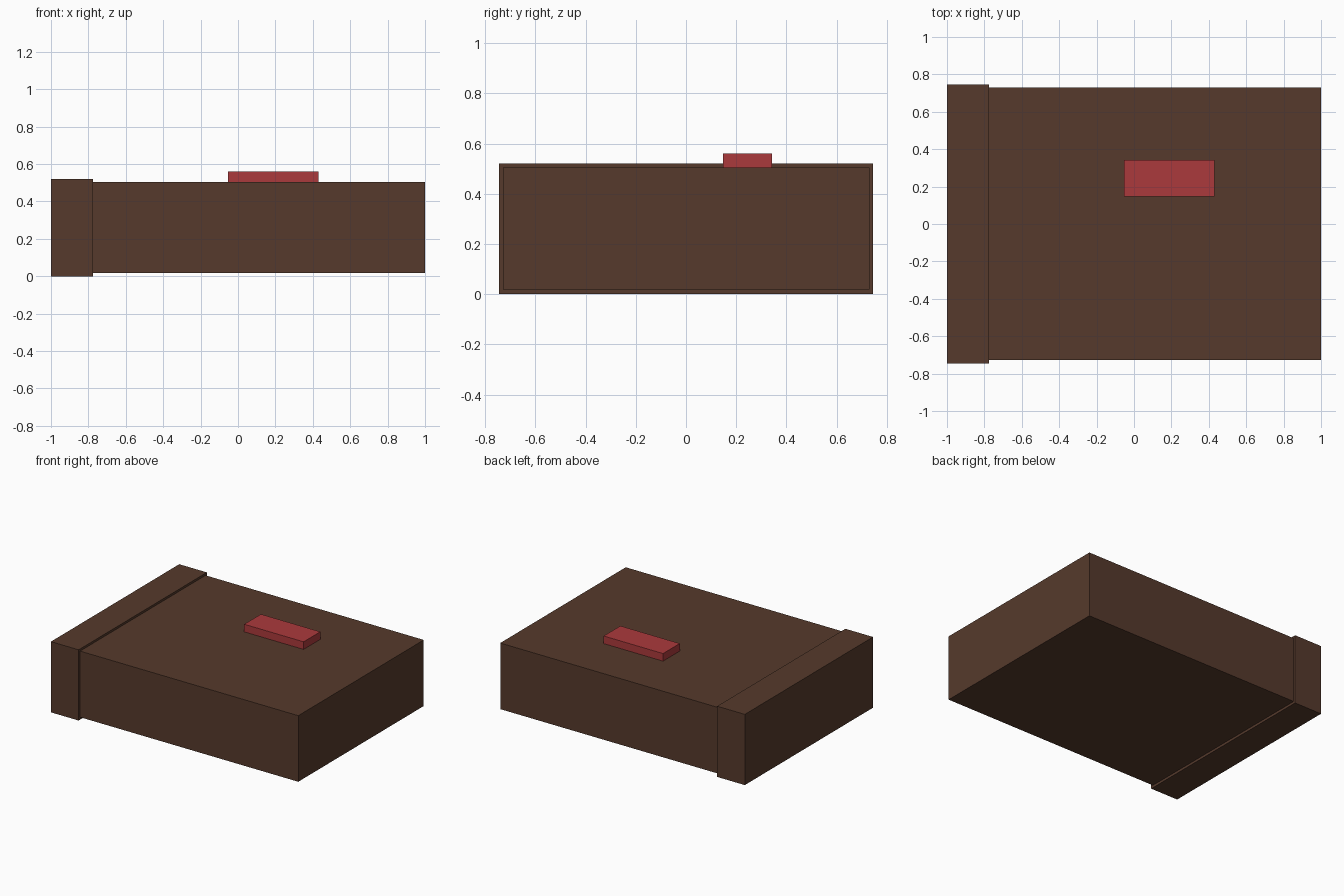
import bpy

old = bpy.data.objects.get("Cube")
if old:
    bpy.data.objects.remove(old, do_unlink=True)


def material(name, rgb):
    mat = bpy.data.materials.new(name)
    mat.use_nodes = True
    colour = (*rgb, 1.0)
    mat.diffuse_color = colour
    mat.node_tree.nodes["Principled BSDF"].inputs["Base Color"].default_value = colour
    return mat


def box(name, low, high, mat):
    """Flat-shaded box between two opposite corners."""
    centre = [(a + b) / 2 for a, b in zip(low, high)]
    size = [b - a for a, b in zip(low, high)]
    bpy.ops.mesh.primitive_cube_add(size=1, location=centre)
    obj = bpy.context.object
    obj.name = obj.data.name = name
    obj.scale = size
    bpy.ops.object.transform_apply(location=False, rotation=False, scale=True)
    obj.data.materials.append(mat)
    return obj


brown = material("dark_brown", (0.093, 0.042, 0.025))
red = material("red", (0.41, 0.042, 0.045))

# Main block, slightly raised off the ground
box("main_block", (-0.775, -0.728, 0.018), (1.0, 0.73, 0.504), brown)

# Slightly larger end cap on the right
box("end_cap", (-1.0, -0.745, 0.0), (-0.775, 0.745, 0.52), brown)

# Raised plate on the top face
box("top_plate", (-0.053, 0.148, 0.504), (0.43, 0.342, 0.56), red)
